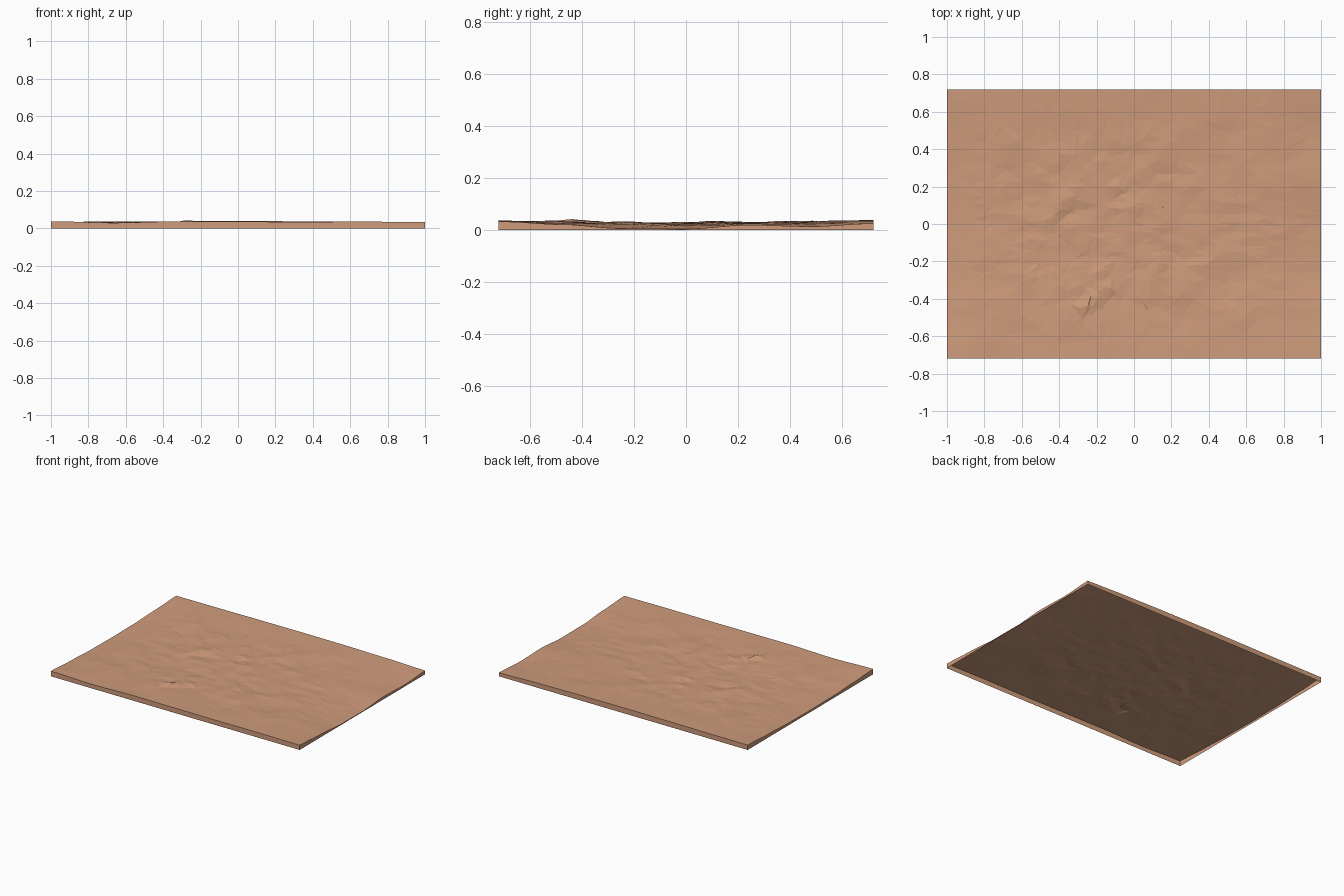
import bpy
import bmesh
import math
import random
from mathutils import Vector, noise

if "Cube" in bpy.data.objects:
    bpy.data.objects.remove(bpy.data.objects["Cube"])

random.seed(7)
HALF_X, HALF_Y = 1.0, 0.72
NX, NY = 40, 30

# Broad land heights: rows run front to back, columns left to right
LAND = [
    [.038, .030, .037, .036, .035, .036, .034],
    [.026, .030, .032, .030, .031, .030, .022],
    [.017, .023, .026, .026, .026, .022, .006],
    [.015, .022, .027, .027, .026, .023, .005],
    [.017, .024, .029, .028, .028, .026, .020],
    [.025, .030, .031, .033, .032, .027, .014],
    [.035, .036, .038, .039, .038, .034, .026],
]

# Small sharp crests: x, y, length, width, direction, height
CRESTS = [
    (-.24, -.42, .13, .035, .6, .013),
    (-.07, .20, .08, .03, .5, .010),
    (-.40, .08, .10, .04, .9, .007),
    (-.18, -.25, .09, .04, .6, .008),
    (.38, -.22, .12, .05, .4, .006),
]


def land_height(x, y):
    """Smoothly blend the broad heights."""
    u = (x / HALF_X + 1) * 3
    v = (y / HALF_Y + 1) * 3
    i, j = min(int(u), 5), min(int(v), 5)
    s, t = u - i, v - j
    s, t = s * s * (3 - 2 * s), t * t * (3 - 2 * t)
    low = LAND[j][i] * (1 - s) + LAND[j][i + 1] * s
    high = LAND[j + 1][i] * (1 - s) + LAND[j + 1][i + 1] * s
    return low * (1 - t) + high * t


def height(x, y):
    z = land_height(x, y)
    inside = min(1, (1 - abs(x)) * 5, (HALF_Y - abs(y)) * 5)
    middle = math.exp(-((x + .15) ** 2 + y * y) / .25)
    z += inside * .006 * noise.noise(Vector((x * 4, y * 5, 3.1)))
    z += inside * (.003 + .006 * middle) * noise.noise(Vector((x * 11, y * 15, 8.4)))
    for cx, cy, length, width, turn, rise in CRESTS:
        dx, dy = x - cx, y - cy
        a = (dx * math.cos(turn) + dy * math.sin(turn)) / length
        b = (dy * math.cos(turn) - dx * math.sin(turn)) / width
        z += rise * math.exp(-a * a - b * b)
    return max(.003, min(.045, z))


def spread(k, n, centre):
    """Grid spacing that tightens towards the middle."""
    u = 2 * k / n - 1
    return .65 * u + .35 * u ** 3 + centre * (1 - u * u)


bm = bmesh.new()

# Faceted ground surface on an irregular grid
grid = []
for j in range(NY + 1):
    row = []
    for i in range(NX + 1):
        u, v = float(i), float(j)
        if 0 < i < NX:
            u += random.uniform(-.36, .36)
        if 0 < j < NY:
            v += random.uniform(-.36, .36)
        x = HALF_X * spread(u, NX, -.13)
        y = HALF_Y * spread(v, NY, -.02)
        row.append(bm.verts.new((x, y, height(x, y))))
    grid.append(row)
for j in range(NY):
    for i in range(NX):
        a, b = grid[j][i], grid[j][i + 1]
        c, d = grid[j + 1][i + 1], grid[j + 1][i]
        if random.random() < .5:
            bm.faces.new((a, b, c))
            bm.faces.new((a, c, d))
        else:
            bm.faces.new((a, b, d))
            bm.faces.new((b, c, d))

# Straight skirt down to the base, left open underneath
rim = (grid[0][:-1] + [r[-1] for r in grid[:-1]]
       + grid[-1][:0:-1] + [r[0] for r in grid[:0:-1]])
foot = [bm.verts.new((v.co.x, v.co.y, 0)) for v in rim]
for k in range(len(rim)):
    n = (k + 1) % len(rim)
    bm.faces.new((foot[k], foot[n], rim[n], rim[k]))

mesh = bpy.data.meshes.new("terrain_sheet")
bm.to_mesh(mesh)
bm.free()
terrain = bpy.data.objects.new("terrain_sheet", mesh)
bpy.context.collection.objects.link(terrain)

# Sandy clay colour
clay = bpy.data.materials.new("sandy_clay")
clay.diffuse_color = (.62, .33, .20, 1)
clay.use_nodes = True
clay.node_tree.nodes["Principled BSDF"].inputs["Base Color"].default_value = clay.diffuse_color
mesh.materials.append(clay)
